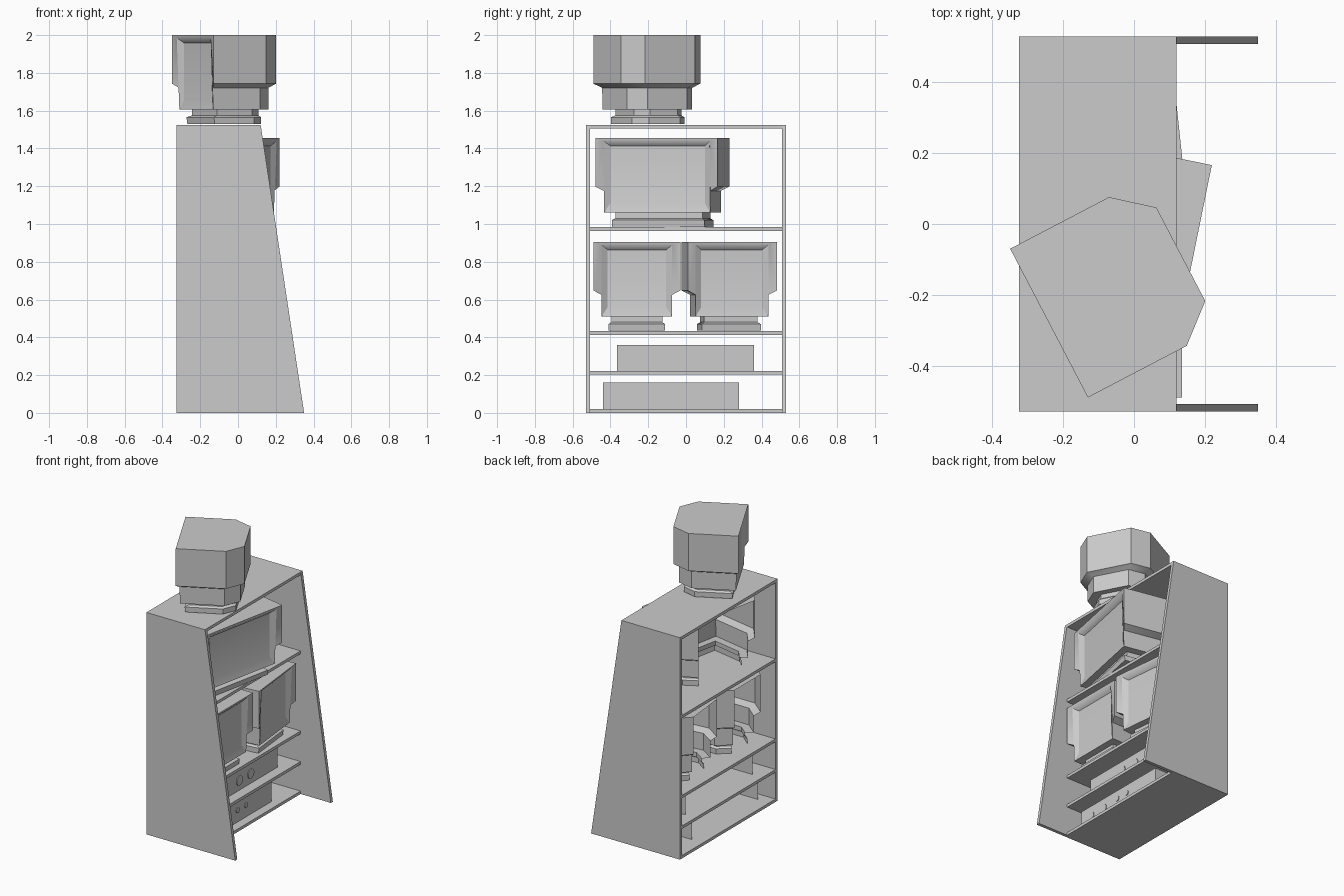
import bpy, bmesh, math
from mathutils import Matrix

if "Cube" in bpy.data.objects:
    bpy.data.objects.remove(bpy.data.objects["Cube"])


def finish(name, bm, smooth=False):
    bmesh.ops.recalc_face_normals(bm, faces=bm.faces[:])
    me = bpy.data.meshes.new(name)
    bm.to_mesh(me)
    bm.free()
    ob = bpy.data.objects.new(name, me)
    bpy.context.collection.objects.link(ob)
    if smooth:
        bpy.ops.object.select_all(action='DESELECT')
        ob.select_set(True)
        bpy.context.view_layer.objects.active = ob
        bpy.ops.object.shade_smooth_by_angle(angle=math.radians(30))
    return ob


def box(name, x0, x1, y0, y1, z0, z1, open_back=False):
    bm = bmesh.new()
    mat = (Matrix.Translation(((x0 + x1) / 2, (y0 + y1) / 2, (z0 + z1) / 2))
           @ Matrix.Diagonal((x1 - x0, y1 - y0, z1 - z0, 1)))
    bmesh.ops.create_cube(bm, size=1, matrix=mat)
    if open_back:
        back = [f for f in bm.faces if f.calc_center_median().x < x0 + 0.001]
        bmesh.ops.delete(bm, geom=back, context='FACES_ONLY')
    return finish(name, bm)


# Tapered side panels
for name, y0 in (("left_side_panel", -0.53), ("right_side_panel", 0.508)):
    bm = bmesh.new()
    prof = [(-0.325, 0), (0.35, 0), (0.12, 1.525), (-0.325, 1.525)]
    f = bm.faces.new([bm.verts.new((x, y0, z)) for x, z in prof])
    ext = bmesh.ops.extrude_face_region(bm, geom=[f])
    for v in ext["geom"]:
        if isinstance(v, bmesh.types.BMVert):
            v.co.y += 0.022
    finish(name, bm)

# Shelves
for i, z in enumerate((0, 0.203, 0.413, 0.963, 1.505)):
    box(f"shelf_{i + 1}", -0.325, 0.12, -0.509, 0.509, z, z + 0.02)


# Equipment boxes with round dials
def deck(name, x, y0, y1, z0, z1, dials):
    box(name, x - 0.3, x, y0, y1, z0, z1, open_back=True)
    for i, (y, z, r) in enumerate(dials):
        bm = bmesh.new()
        mat = Matrix.Translation((x + 0.002, y, z)) @ Matrix.Rotation(math.pi / 2, 4, 'Y')
        bmesh.ops.create_cone(bm, cap_ends=True, segments=20, radius1=r,
                              radius2=r, depth=0.006, matrix=mat)
        finish(f"{name}_dial_{i + 1}", bm)


deck("lower_deck", 0.06, -0.44, 0.28, 0.02, 0.16,
     [(-0.35, 0.088, 0.033), (-0.228, 0.088, 0.033), (-0.09, 0.102, 0.018), (0, 0.102, 0.018)])
deck("upper_deck", 0.05, -0.365, 0.36, 0.223, 0.36,
     [(-0.057, 0.291, 0.033), (0.066, 0.291, 0.033)])


# Bulky monitor: stacked six-sided rings, front facing local +x
def monitor(name, x, y, z, angle, w=0.237, open_back=True):
    bm = bmesh.new()
    levels = [  # height, side inset, front inset, back inset
        (0.0, 0.08, 0.05, 0.06), (0.035, 0.08, 0.045, 0.06),
        (0.045, 0.095, 0.07, 0.07), (0.075, 0.095, 0.07, 0.07),
        (0.075, 0.043, 0.022, 0.03), (0.19, 0.043, 0.022, 0.03),
        (0.213, 0.0, 0.0, 0.0), (0.47, 0.0, 0.0, 0.0)]
    rings = []
    for h, dw, df, db in levels:
        half = [(-df, w - dw), (-0.315 + db / 2, w - dw), (-0.42 + db, w - 0.088 - dw * 0.7)]
        pts = half + [(px, -py) for px, py in reversed(half)]
        rings.append([bm.verts.new((px, py, h)) for px, py in pts])
    for k in range(len(rings) - 1):
        a, b = rings[k], rings[k + 1]
        for i in range(6):
            if (i == 2 and open_back) or (i == 5 and k >= 4):
                continue
            j = (i + 1) % 6
            bm.faces.new((a[i], a[j], b[j], b[i]))
    bm.faces.new(rings[0])
    bm.faces.new(rings[-1])
    # Bezel and recessed screen
    top = [bm.verts.new((-0.006, s * (w - 0.043), 0.455)) for s in (1, -1)]
    for c, t in ((0, top[0]), (5, top[1])):
        for k in (4, 5, 6):
            bm.faces.new((rings[k][c], rings[k + 1][c], t))
    bm.faces.new((rings[7][0], rings[7][5], top[1], top[0]))
    frame = [rings[4][0], rings[4][5], top[1], top[0]]
    ws = w - 0.075
    screen = [bm.verts.new((-0.034, s * ws, h))
              for s, h in ((1, 0.125), (-1, 0.125), (-1, 0.428), (1, 0.428))]
    for i in range(4):
        j = (i + 1) % 4
        bm.faces.new((frame[i], frame[j], screen[j], screen[i]))
    bm.faces.new(screen)
    ob = finish(name, bm, smooth=True)
    ob.location = (x, y, z)
    ob.rotation_euler.z = math.radians(angle)


monitor("top_monitor", -0.24, -0.28, 1.53, 207.6, open_back=False)
monitor("wide_monitor", 0.154, -0.157, 0.985, -11.5, w=0.33)
monitor("left_small_monitor", 0.135, -0.26, 0.435, 0, w=0.23)
monitor("right_small_monitor", 0.13, 0.245, 0.435, 6)
